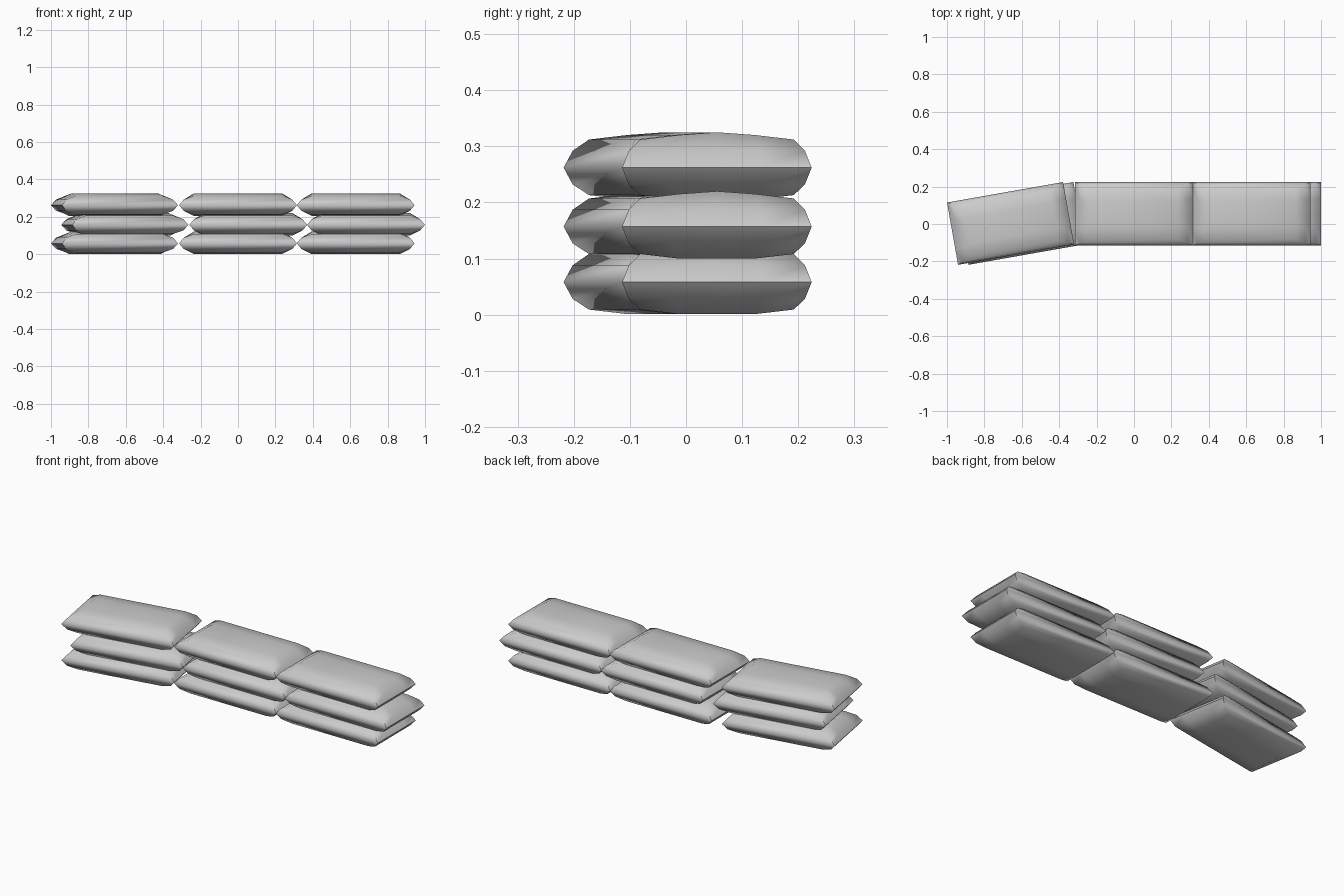
import bpy, bmesh, math

if "Cube" in bpy.data.objects:
    bpy.data.objects.remove(bpy.data.objects["Cube"])

# rim outline of one sandbag, shrinking towards top and bottom: (half length, half depth, height)
LAYERS = [(0.236, 0.137, -0.049), (0.29, 0.157, -0.03), (0.315, 0.169, 0.0),
          (0.29, 0.157, 0.03), (0.236, 0.137, 0.05)]
STEPS = (-1, -0.5, 0, 0.5, 1)          # divisions across the depth
TOP_CROWN = (0, 0.008, 0.013, 0.008, 0)
BOTTOM_CROWN = (0, -0.008, -0.008, -0.008, 0)


def bag_mesh():
    bm = bmesh.new()
    rings = []
    for i, (hx, hy, z) in enumerate(LAYERS):
        crown = {0: BOTTOM_CROWN, len(LAYERS) - 1: TOP_CROWN}.get(i, (0,) * 5)
        right = [bm.verts.new((hx, hy * s, z + c)) for s, c in zip(STEPS, crown)]
        left = [bm.verts.new((-hx, hy * s, z + c)) for s, c in zip(STEPS, crown)]
        rings.append(right + left[::-1])
    n = len(rings[0])
    # rounded sides
    for a, b in zip(rings, rings[1:]):
        for k in range(n):
            bm.faces.new((a[k], a[(k + 1) % n], b[(k + 1) % n], b[k]))
    # crowned top and bottom
    for r in (rings[0], rings[-1]):
        for k in range(4):
            bm.faces.new((r[k], r[k + 1], r[n - 2 - k], r[n - 1 - k]))
    bmesh.ops.recalc_face_normals(bm, faces=bm.faces)
    me = bpy.data.meshes.new("sandbag")
    bm.to_mesh(me)
    bm.free()
    return me


# three staggered rows of three bags, the left column turned
mesh = bag_mesh()
COLUMNS = [("left", -0.66, 0.003, 10), ("middle", 0.0, 0.055, 0), ("right", 0.629, 0.055, 0)]
ROWS = [("bottom", 0.0, 0.058), ("middle", 0.055, 0.157), ("top", 0.0, 0.262)]
for row, shift, z in ROWS:
    for col, x, y, turn in COLUMNS:
        ob = bpy.data.objects.new(f"sandbag_{row}_{col}", mesh.copy())
        bpy.context.collection.objects.link(ob)
        ob.location = (x + shift, y, z)
        ob.rotation_euler.z = math.radians(turn)
        bpy.ops.object.select_all(action='DESELECT')
        ob.select_set(True)
        bpy.context.view_layer.objects.active = ob
        bpy.ops.object.shade_smooth_by_angle(angle=math.radians(52))
